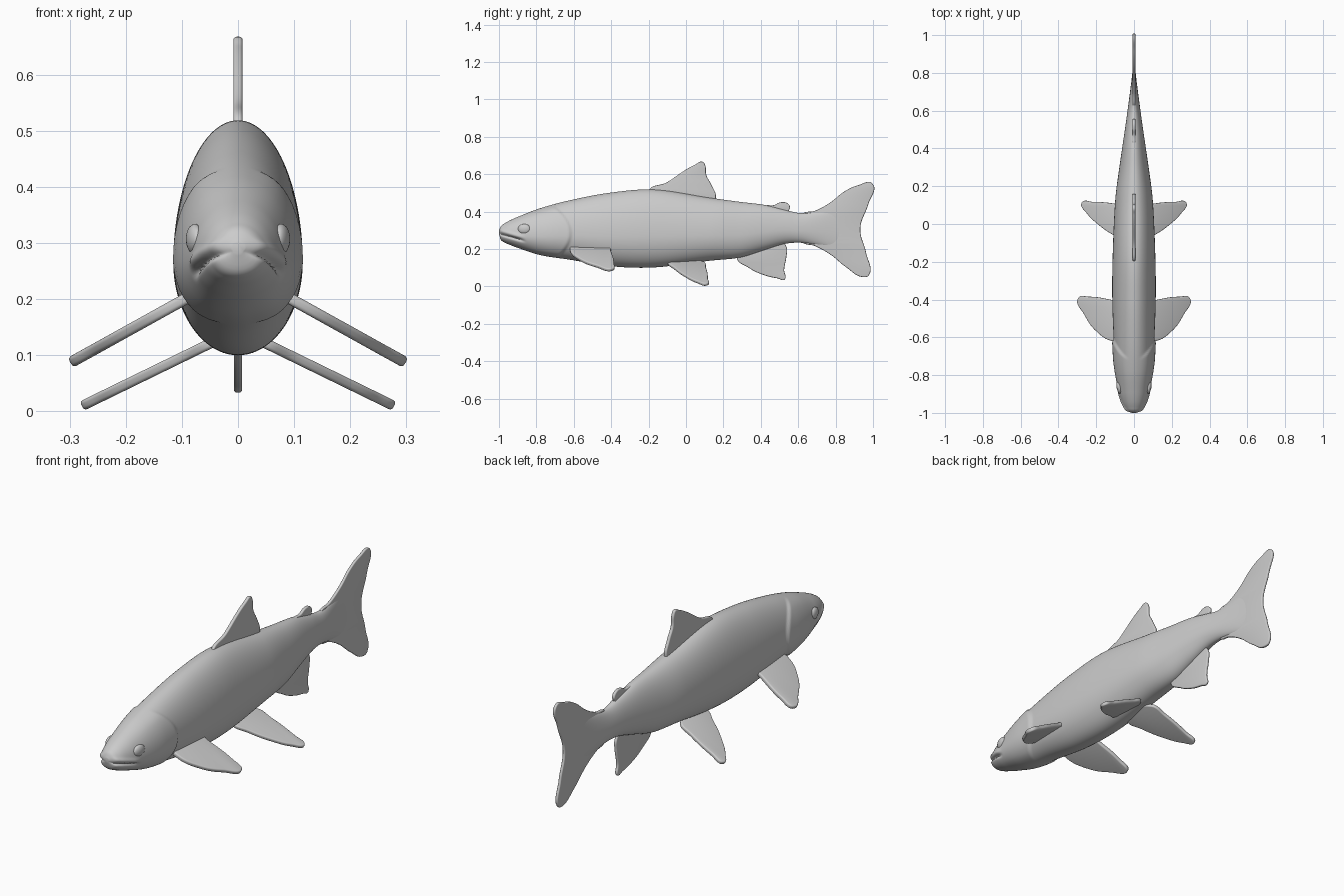
import bpy, bmesh, math
from mathutils import Matrix, Vector

if "Cube" in bpy.data.objects:
    bpy.data.objects.remove(bpy.data.objects["Cube"])

grey = bpy.data.materials.new("plain grey")
grey.use_nodes = True
grey.diffuse_color = (0.6, 0.6, 0.6, 1)
grey.node_tree.nodes["Principled BSDF"].inputs["Base Color"].default_value = (0.6, 0.6, 0.6, 1)


def add_object(name, mesh, mirrored=False):
    mesh.materials.clear()
    mesh.materials.append(grey)
    obj = bpy.data.objects.new(name, mesh)
    bpy.context.collection.objects.link(obj)
    if mirrored:
        obj.modifiers.new("Mirror", "MIRROR").use_mirror_merge = False
    bpy.ops.object.select_all(action="DESELECT")
    obj.select_set(True)
    bpy.context.view_layer.objects.active = obj
    bpy.ops.object.shade_smooth_by_angle(angle=math.radians(50))
    return obj


def smoothstep(a, b, t):
    t = min(1, max(0, (t - a) / (b - a)))
    return t * t * (3 - 2 * t)


# Body sections: y, underside z, back z, half width
SECTIONS = [Vector(s) for s in (
    (-1, .28, .30, .012), (-.99, .25, .322, .038), (-.97, .235, .337, .053),
    (-.94, .222, .354, .066), (-.89, .203, .376, .081), (-.78, .168, .418, .097),
    (-.62, .143, .461, .107), (-.4, .108, .502, .115), (-.17, .102, .518, .113),
    (.13, .138, .474, .099), (.29, .155, .452, .079), (.42, .195, .436, .060),
    (.53, .228, .410, .044), (.61, .234, .392, .033), (.70, .222, .400, .021),
    (.78, .21, .41, .011), (.86, .22, .40, .003))]


def section_at(y):
    """Smooth interpolation between the body sections."""
    last = len(SECTIONS) - 1
    i = next((k for k in range(last) if y <= SECTIONS[k + 1][0]), last - 1)
    p, q = SECTIONS[i], SECTIONS[i + 1]

    def slope(k):
        a, b = SECTIONS[max(k - 1, 0)], SECTIONS[min(k + 1, last)]
        return (b - a) / (b[0] - a[0])
    h = q[0] - p[0]
    t = (y - p[0]) / h
    return (p * (2 * t**3 - 3 * t**2 + 1) + slope(i) * h * (t**3 - 2 * t**2 + t)
            + q * (3 * t**2 - 2 * t**3) + slope(i + 1) * h * (t**3 - t**2))


def body_point(y, angle):
    _, low, high, half = section_at(y)
    middle = low + (high - low) * .4
    x = half * math.cos(angle)
    s = math.sin(angle)
    z = middle + s * ((high - middle) if s > 0 else (middle - low))
    side = abs(math.cos(angle))
    # Gill cover: a raised plate with a curved rear edge
    edge = -.615 - 4.5 * (z - .285) ** 2
    raised = .009 * smoothstep(-.90, -.70, y) * (1 - smoothstep(edge - .012, edge + .008, y))
    raised *= smoothstep(.2, .7, side)
    # Mouth groove with a lip above it
    line = .283 - .3 * (y + 1)
    fade = 1 - smoothstep(-.90, -.85, y)
    groove = .012 * math.exp(-((z - line) / .007) ** 2) * fade
    lip = .005 * math.exp(-((z - line - .018) / .010) ** 2) * fade
    shift = raised + lip - groove
    out = Vector((math.cos(angle), 0, .6 * s))
    return Vector((x, y, z)) + out * shift * min(1, half / .04)


# Body: rings lofted from snout to tail root, closer together at the head
RINGS, SIDES = 190, 112
bm = bmesh.new()
rings = []
for r in range(RINGS + 1):
    y = -1 + 1.86 * (r / RINGS) ** 1.4
    rings.append([bm.verts.new(body_point(y, math.tau * k / SIDES)) for k in range(SIDES)])
for a, b in zip(rings, rings[1:]):
    for k in range(SIDES):
        n = (k + 1) % SIDES
        bm.faces.new((a[k], a[n], b[n], b[k]))
bm.faces.new(rings[0])
bm.faces.new(rings[-1])
bmesh.ops.recalc_face_normals(bm, faces=bm.faces)
mesh = bpy.data.meshes.new("body")
bm.to_mesh(mesh)
bm.free()
add_object("body", mesh)

# Eyes: flattened domes on the sides of the head
bm = bmesh.new()
bmesh.ops.create_uvsphere(bm, u_segments=32, v_segments=16, radius=1)
bmesh.ops.transform(bm, verts=bm.verts, matrix=(
    Matrix.Translation((.077, -.865, .307)) @ Matrix.Rotation(-.16, 4, "Z")
    @ Matrix.Diagonal((.015, .034, .027, 1))))
mesh = bpy.data.meshes.new("eyes")
bm.to_mesh(mesh)
bm.free()
add_object("eyes", mesh, mirrored=True)


def fin(name, outline, half_thick, frame, mirrored=False):
    """Rounded plate from a smooth outline, placed by a matrix."""
    curve = bpy.data.curves.new(name, "CURVE")
    curve.dimensions = "2D"
    curve.fill_mode = "BOTH"
    curve.extrude = half_thick * .3
    curve.bevel_depth = half_thick * .7
    curve.bevel_resolution = 3
    curve.offset = -half_thick * .7
    spline = curve.splines.new("BEZIER")
    spline.resolution_u = 8
    spline.use_cyclic_u = True
    spline.bezier_points.add(len(outline) - 1)
    for point, (u, v) in zip(spline.bezier_points, outline):
        point.co = (u, v, 0)
        point.handle_left_type = point.handle_right_type = "AUTO"
    temp = bpy.data.objects.new("fin_helper", curve)
    bpy.context.collection.objects.link(temp)
    bpy.context.view_layer.update()
    mesh = bpy.data.meshes.new_from_object(
        temp.evaluated_get(bpy.context.evaluated_depsgraph_get()))
    bpy.data.objects.remove(temp)
    mesh.name = name
    mesh.transform(frame)
    bm = bmesh.new()
    bm.from_mesh(mesh)
    bmesh.ops.remove_doubles(bm, verts=bm.verts, dist=1e-5)
    bmesh.ops.recalc_face_normals(bm, faces=bm.faces)
    bm.to_mesh(mesh)
    bm.free()
    add_object(name, mesh, mirrored)


# Fins on the centre line, outlined in y and z
upright = Matrix(((0, 0, 1, 0), (1, 0, 0, 0), (0, 1, 0, 0), (0, 0, 0, 1)))
fin("dorsal_fin", [(-.20, .505), (-.10, .558), (0, .625), (.05, .652), (.088, .667),
                   (.102, .65), (.109, .595), (.135, .545), (.16, .475), (.14, .44),
                   (-.15, .46)], .008, upright)
fin("adipose_fin", [(.42, .425), (.47, .435), (.505, .45), (.54, .446), (.556, .425),
                    (.55, .40), (.565, .375), (.45, .38)], .008, upright)
fin("anal_fin", [(.27, .16), (.34, .097), (.42, .06), (.49, .043), (.527, .037),
                 (.525, .09), (.537, .16), (.538, .21), (.50, .25), (.32, .21)],
    .007, upright)
fin("tail_fin", [(.62, .385), (.69, .405), (.77, .448), (.85, .51), (.92, .541),
                 (.997, .55), (.975, .44), (.932, .31), (.963, .18), (.978, .06),
                 (.945, .05), (.86, .10), (.77, .172), (.69, .216), (.62, .24)],
    .007, upright)


def slanted(x, z, degrees):
    """Frame whose first axis runs outward and down from the fin root."""
    c, s = math.cos(math.radians(degrees)), math.sin(math.radians(degrees))
    return Matrix(((c, 0, s, x), (0, 1, 0, 0), (-s, 0, c, z), (0, 0, 0, 1)))


# Paired fins, outlined in distance from the root and y
fin("pectoral_fins", [(-.03, -.61), (.01, -.62), (.115, -.565), (.184, -.48),
                      (.223, -.395), (.155, -.385), (.02, -.402), (-.03, -.41)],
    .010, slanted(.10, .197, 29), True)
fin("pelvic_fins", [(-.03, -.09), (.05, -.06), (.146, 0), (.208, .055), (.24, .112),
                    (.174, .117), (.045, .107), (-.03, .09)],
    .009, slanted(.06, .116, 26), True)
